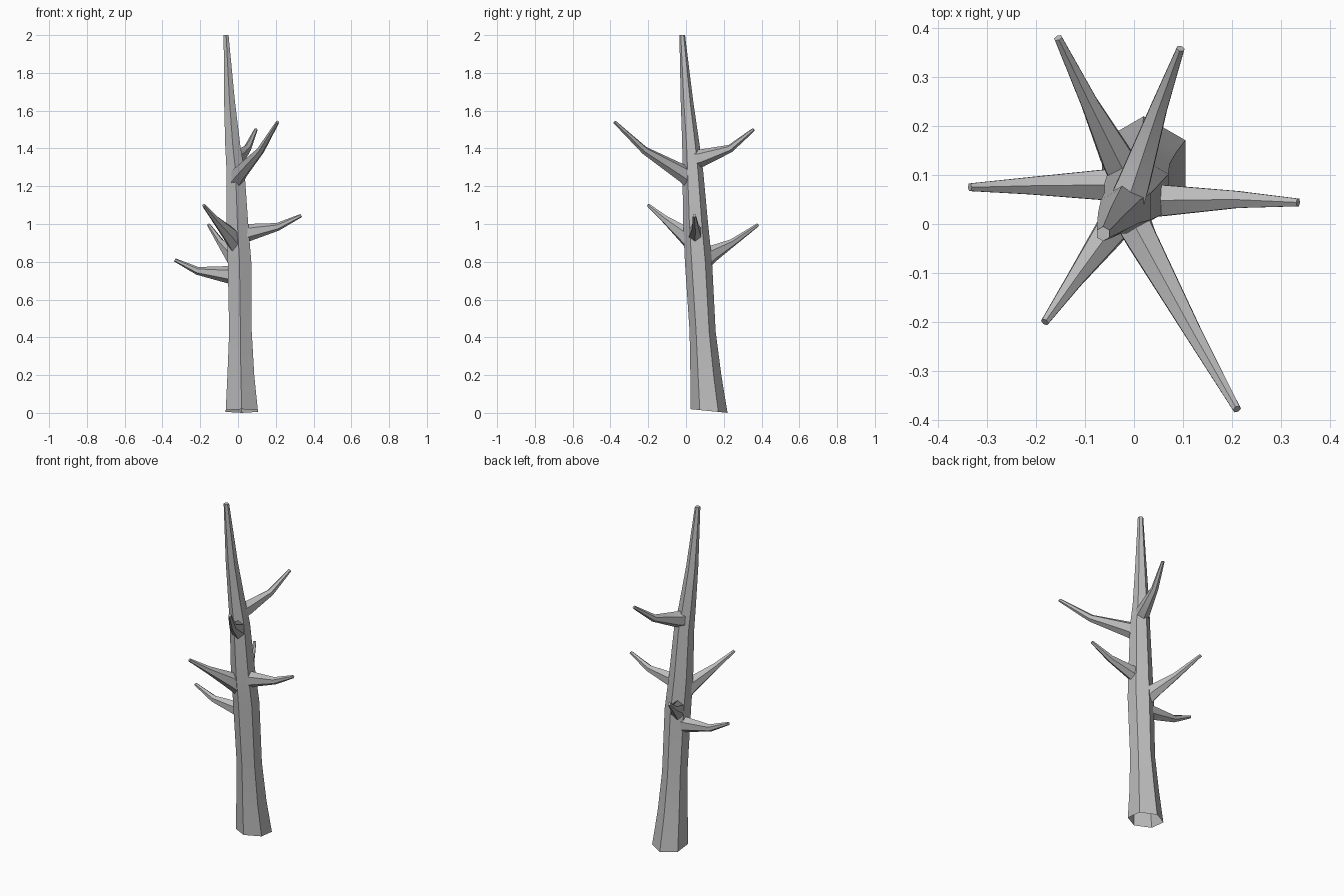
import bpy, bmesh, math
from mathutils import Vector

cube = bpy.data.objects.get("Cube")
if cube:
    bpy.data.objects.remove(cube, do_unlink=True)

bark = bpy.data.materials.new("grey_bark")
bark.use_nodes = True
GREY = (0.5, 0.5, 0.5, 1)
bark.diffuse_color = GREY
bark.node_tree.nodes["Principled BSDF"].inputs["Base Color"].default_value = GREY


def limb(name, rings, sides=6):
    """Loft through rings of (centre, side vector, up vector), capping the end only."""
    bm = bmesh.new()
    loops = []
    for c, u, v in rings:
        angles = [2 * math.pi * (i + 0.5) / sides for i in range(sides)]
        loops.append([bm.verts.new(c + u * math.cos(a) + v * math.sin(a)) for a in angles])
    for low, high in zip(loops, loops[1:]):
        for i in range(sides):
            j = (i + 1) % sides
            bm.faces.new((low[i], low[j], high[j], high[i]))
    bm.faces.new(loops[-1])
    mesh = bpy.data.meshes.new(name)
    bm.to_mesh(mesh)
    bm.free()
    mesh.materials.append(bark)
    obj = bpy.data.objects.new(name, mesh)
    bpy.context.collection.objects.link(obj)
    bpy.ops.object.select_all(action="DESELECT")
    obj.select_set(True)
    bpy.context.view_layer.objects.active = obj
    bpy.ops.object.shade_smooth_by_angle(angle=math.radians(50))


# Trunk: x, y, z, radius; the open foot slopes down towards the back
trunk = [(0.02, 0.122, 0.01, 0.098), (0.015, 0.105, 0.2, 0.082), (0.013, 0.088, 0.43, 0.069),
         (0.008, 0.066, 0.8, 0.072), (-0.003, 0.051, 1.0, 0.066), (-0.013, 0.036, 1.28, 0.055),
         (-0.028, 0.026, 1.42, 0.046), (-0.045, 0.005, 1.65, 0.033), (-0.063, -0.02, 2.0, 0.015)]
rings = []
for i, (x, y, z, r) in enumerate(trunk):
    tilt = -0.1 * r if i == 0 else 0
    rings.append((Vector((x, y, z)), Vector((r, 0, 0)), Vector((0, r, tilt))))
limb("trunk", rings)

# Branches: root inside the trunk, collar at the bark, elbow, tip
branches = {
    "lower_right_branch": [(0.01, 0.08, 0.72), (-0.05, 0.08, 0.732), (-0.215, 0.078, 0.752), (-0.335, 0.075, 0.81)],
    "lower_back_branch": [(0.0, 0.07, 0.79), (-0.035, 0.135, 0.84), (-0.09, 0.245, 0.9), (-0.155, 0.38, 0.995)],
    "middle_left_branch": [(0.0, 0.05, 0.94), (0.055, 0.048, 0.955), (0.21, 0.05, 0.985), (0.335, 0.044, 1.045)],
    "middle_front_branch": [(-0.005, 0.05, 0.89), (-0.045, -0.01, 0.945), (-0.12, -0.112, 1.025), (-0.182, -0.2, 1.1)],
    "upper_front_branch": [(-0.015, 0.035, 1.235), (0.01, -0.02, 1.27), (0.12, -0.22, 1.39), (0.21, -0.378, 1.54)],
    "upper_back_branch": [(-0.02, 0.03, 1.34), (0.0, 0.085, 1.35), (0.05, 0.235, 1.4), (0.095, 0.358, 1.5)],
}
# Half width and half height at each station
SIZES = [(0.043, 0.056), (0.037, 0.046), (0.02, 0.021), (0.009, 0.009)]

for name, path in branches.items():
    pts = [Vector(p) for p in path]
    rings = []
    for i, (p, (w, h)) in enumerate(zip(pts, SIZES)):
        d = (pts[min(i + 1, 3)] - pts[max(i - 1, 0)]).normalized()
        side = Vector((0, 0, 1)).cross(d).normalized()
        rings.append((p, side * w, d.cross(side) * h))
    limb(name, rings)
